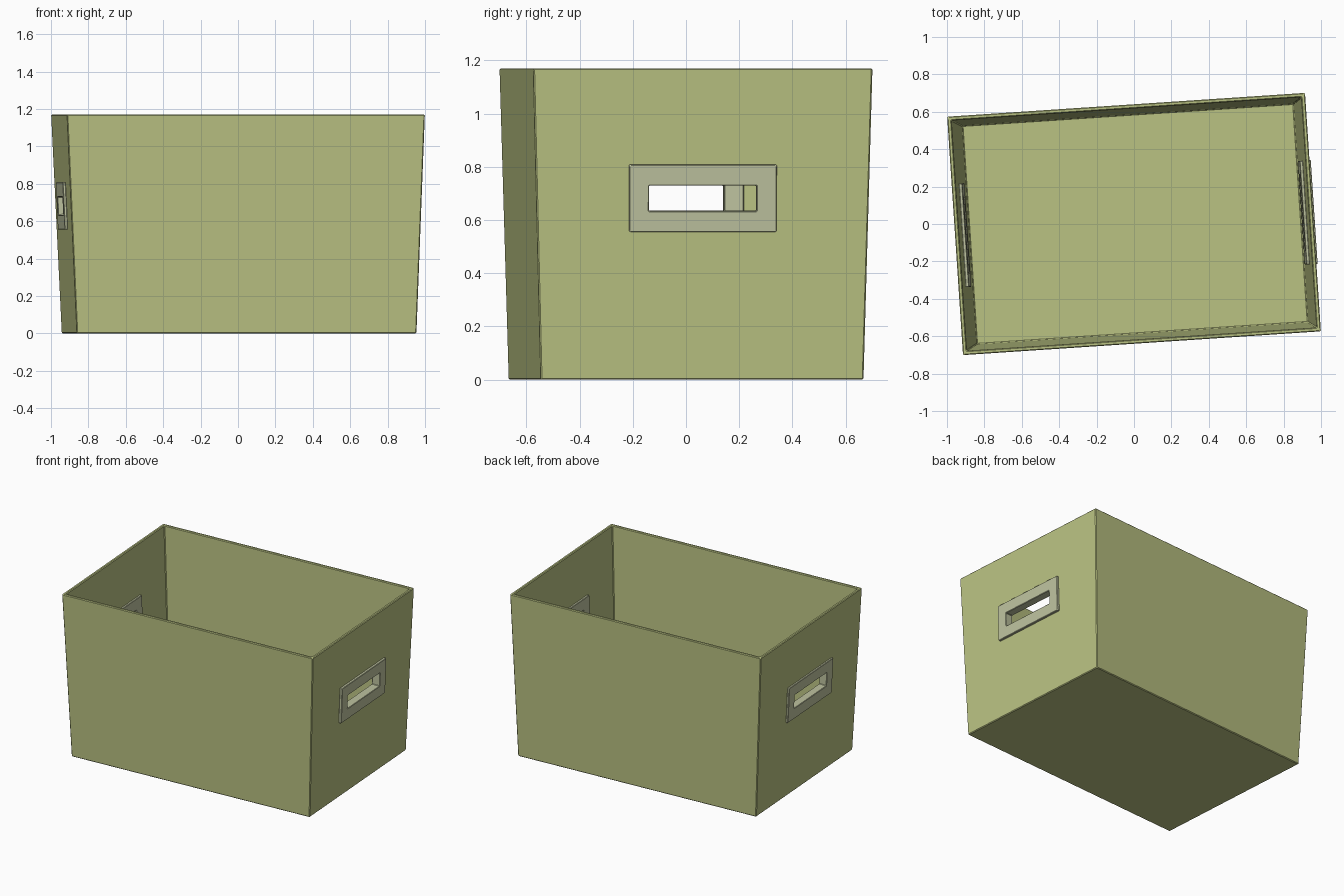
import bpy, bmesh, math
from mathutils import Matrix, Vector

if "Cube" in bpy.data.objects:
    bpy.data.objects.remove(bpy.data.objects["Cube"])

TURN = Matrix.Rotation(math.radians(3.8), 4, 'Z')
H, WALL = 1.17, 0.022
TOP = (0.959, 0.639)
BOT = (0.91, 0.608)
SHIFT = 0.006          # base sits slightly off centre
HANDLE_Z = 0.682


def material(name, rgb):
    m = bpy.data.materials.new(name)
    m.diffuse_color = (*rgb, 1)
    m.use_nodes = True
    m.node_tree.nodes["Principled BSDF"].inputs["Base Color"].default_value = m.diffuse_color
    return m


olive = material("olive_green", (0.49, 0.54, 0.225))
grey = material("pale_grey_green", (0.51, 0.54, 0.345))


def finish(bm, name, mat):
    bmesh.ops.recalc_face_normals(bm, faces=bm.faces[:])
    me = bpy.data.meshes.new(name)
    bm.to_mesh(me)
    bm.free()
    me.materials.append(mat)
    ob = bpy.data.objects.new(name, me)
    bpy.context.collection.objects.link(ob)
    return ob


def rect(bm, hx, hy, z, m=Matrix.Identity(4), cx=0):
    return [bm.verts.new(m @ Vector((cx + sx * hx, sy * hy, z)))
            for sx, sy in ((-1, -1), (1, -1), (1, 1), (-1, 1))]


def loft(bm, loops):
    for a, b in zip(loops, loops[1:]):
        for i in range(4):
            j = (i + 1) % 4
            bm.faces.new((a[i], a[j], b[j], b[i]))


def bevel(bm, width, seg=1):
    bmesh.ops.bevel(bm, geom=bm.edges[:], offset=width, segments=seg,
                    affect='EDGES', profile=0.5, clamp_overlap=True)


# Tapered open bin, outer and inner skins
bm = bmesh.new()
loops = [rect(bm, *BOT, 0, cx=SHIFT), rect(bm, *TOP, H),
         rect(bm, TOP[0] - WALL, TOP[1] - WALL, H),
         rect(bm, BOT[0] - WALL, BOT[1] - WALL, 0.02, cx=SHIFT)]
loft(bm, loops)
bm.faces.new(loops[0])
bm.faces.new(loops[-1])
bmesh.ops.recalc_face_normals(bm, faces=bm.faces[:])
bevel(bm, 0.005)
bm.transform(TURN)
bin_body = finish(bm, "bin_body", olive)


def wall_frame(side):
    """Frame on an end wall: x along the wall, y up it, z outward."""
    bx = BOT[0] + side * SHIFT
    tilt = math.atan2(TOP[0] - bx, H)
    x = bx + (TOP[0] - bx) * HANDLE_Z / H
    t = Vector((0, 1, 0))
    u = Vector((side * math.sin(tilt), 0, math.cos(tilt)))
    n = Vector((side * math.cos(tilt), 0, -math.sin(tilt)))
    m = Matrix((t, u, n)).transposed().to_4x4()
    m.translation = (side * x, 0, HANDLE_Z)
    return TURN @ m


cutters = []
for side, name, out in ((1, "right", 0.02), (-1, "left", 0.016)):
    m = wall_frame(side)
    # Cutter for the hand hole
    bm = bmesh.new()
    loops = [rect(bm, 0.212, 0.056, z, m) for z in (-0.1, 0.1)]
    loft(bm, loops)
    bm.faces.new(loops[0])
    bm.faces.new(loops[1])
    cut = finish(bm, name + "_hole_cutter", olive)
    cut.hide_render = True
    cutters.append(cut)
    # Handle surround: outer plate, sleeve and inner plate in one ring
    bm = bmesh.new()
    inner = -WALL - 0.018
    hole, lip, rim = (0.203, 0.048), (0.212, 0.056), (0.278, 0.127)
    profile = [(hole, out), (rim, out), (rim, 0), (lip, 0),
               (lip, -WALL), (rim, -WALL), (rim, inner), (hole, inner)]
    loops = [rect(bm, *s, z, m) for s, z in profile]
    loft(bm, loops + loops[:1])
    bmesh.ops.recalc_face_normals(bm, faces=bm.faces[:])
    bevel(bm, 0.003)
    finish(bm, name + "_handle", grey)

# Cut the hand holes and remove the cutters
for cut in cutters:
    mod = bin_body.modifiers.new("hand_hole", 'BOOLEAN')
    mod.object, mod.operation, mod.solver = cut, 'DIFFERENCE', 'EXACT'
bpy.context.view_layer.update()
dg = bpy.context.evaluated_depsgraph_get()
mesh = bpy.data.meshes.new_from_object(bin_body.evaluated_get(dg))
bin_body.modifiers.clear()
bin_body.data = mesh
for cut in cutters:
    bpy.data.objects.remove(cut)
